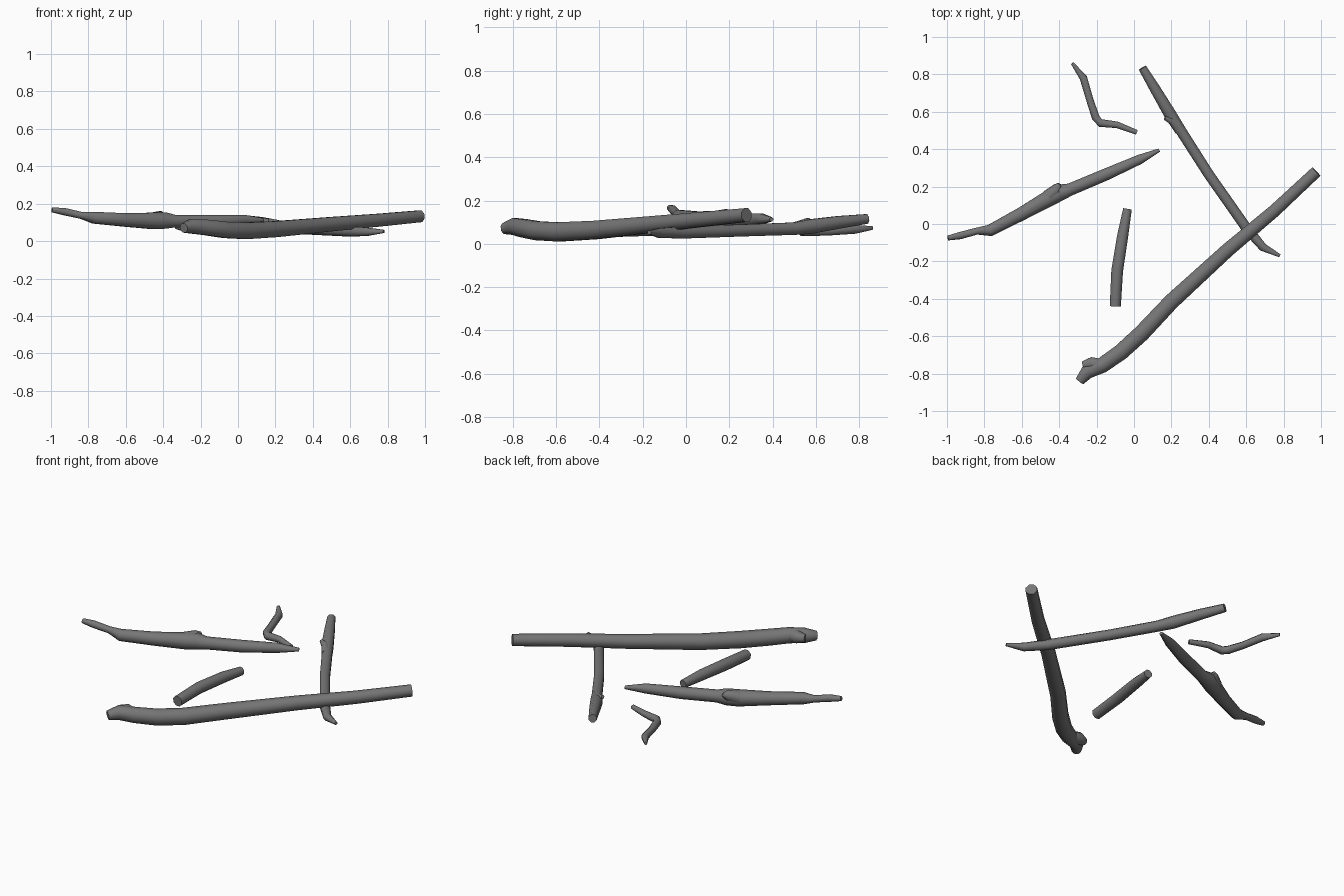
import bpy
import bmesh
import math
from mathutils import Vector

old = bpy.data.objects.get("Cube")
if old:
    bpy.data.objects.remove(old, do_unlink=True)

# Single grey bark colour
bark = bpy.data.materials.new("grey bark")
bark.use_nodes = True
GREY = (0.18, 0.18, 0.18, 1)
bark.diffuse_color = GREY
bark.node_tree.nodes["Principled BSDF"].inputs["Base Color"].default_value = GREY
SIDES = 8


def add_tube(bm, path):
    """Sweep a ring along path points (x, y, z, radius) and cap both ends."""
    pts = [Vector(p[:3]) for p in path]
    rings = []
    for i, p in enumerate(pts):
        d = (pts[min(i + 1, len(pts) - 1)] - pts[max(i - 1, 0)]).normalized()
        side = d.cross(Vector((0, 0, 1))).normalized()
        up = side.cross(d)
        ring = []
        for k in range(SIDES):
            a = math.tau * (k + 0.5) / SIDES
            ring.append(bm.verts.new(p + (side * math.cos(a) + up * math.sin(a)) * path[i][3]))
        rings.append(ring)
    for r0, r1 in zip(rings, rings[1:]):
        for k in range(SIDES):
            n = (k + 1) % SIDES
            bm.faces.new((r0[k], r0[n], r1[n], r1[k]))
    bm.faces.new(rings[0])
    bm.faces.new(rings[-1])


def stick(name, *paths):
    bm = bmesh.new()
    for path in paths:
        add_tube(bm, path)
    bmesh.ops.recalc_face_normals(bm, faces=bm.faces)
    mesh = bpy.data.meshes.new(name)
    bm.to_mesh(mesh)
    bm.free()
    mesh.materials.append(bark)
    ob = bpy.data.objects.new(name, mesh)
    bpy.context.collection.objects.link(ob)
    bpy.ops.object.select_all(action='DESELECT')
    ob.select_set(True)
    bpy.context.view_layer.objects.active = ob
    bpy.ops.object.shade_smooth_by_angle(angle=math.radians(50))


# Longest stick, with a knotted end
stick("long_stick",
      [(-.29, -.84, .07, .027), (-.25, -.79, .08, .042), (-.17, -.755, .073, .045),
       (-.07, -.685, .06, .047), (.04, -.585, .055, .048), (.2, -.415, .064, .046),
       (.5, -.14, .091, .041), (.75, .07, .112, .037), (.975, .28, .133, .034)],
      [(-.17, -.76, .075, .04), (-.23, -.745, .082, .036), (-.275, -.755, .082, .022)])

# Stick with a thin tip and a broken spur in the middle
stick("spurred_stick",
      [(-.995, -.075, .167, .014), (-.93, -.062, .158, .021), (-.84, -.038, .138, .02),
       (-.77, -.035, .125, .034), (-.6, .055, .113, .039), (-.45, .14, .108, .048),
       (-.39, .17, .11, .047), (-.34, .185, .107, .036), (-.15, .265, .107, .035),
       (.03, .345, .115, .028), (.135, .395, .113, .01)],
      [(-.46, .145, .115, .04), (-.41, .19, .133, .03), (-.4, .215, .14, .01)])

# Slim stick lying under the long one
stick("slim_stick",
      [(.045, .835, .115, .024), (.12, .71, .1, .031), (.2, .575, .08, .036),
       (.25, .5, .07, .031), (.4, .265, .062, .03), (.6, -.02, .052, .03),
       (.69, -.125, .05, .024), (.78, -.17, .052, .009)],
      [(.24, .5, .075, .025), (.2, .555, .095, .022), (.165, .565, .112, .01)])

# Short stick in the middle
stick("short_stick",
      [(-.1, -.44, .055, .032), (-.09, -.25, .066, .034),
       (-.06, -.06, .066, .032), (-.035, .08, .058, .025)])

# Small crooked twig
stick("crooked_twig",
      [(-.33, .86, .073, .009), (-.27, .78, .067, .022), (-.235, .66, .058, .021),
       (-.205, .57, .057, .023), (-.18, .54, .057, .023), (-.09, .53, .064, .019),
       (.015, .49, .062, .014)])
